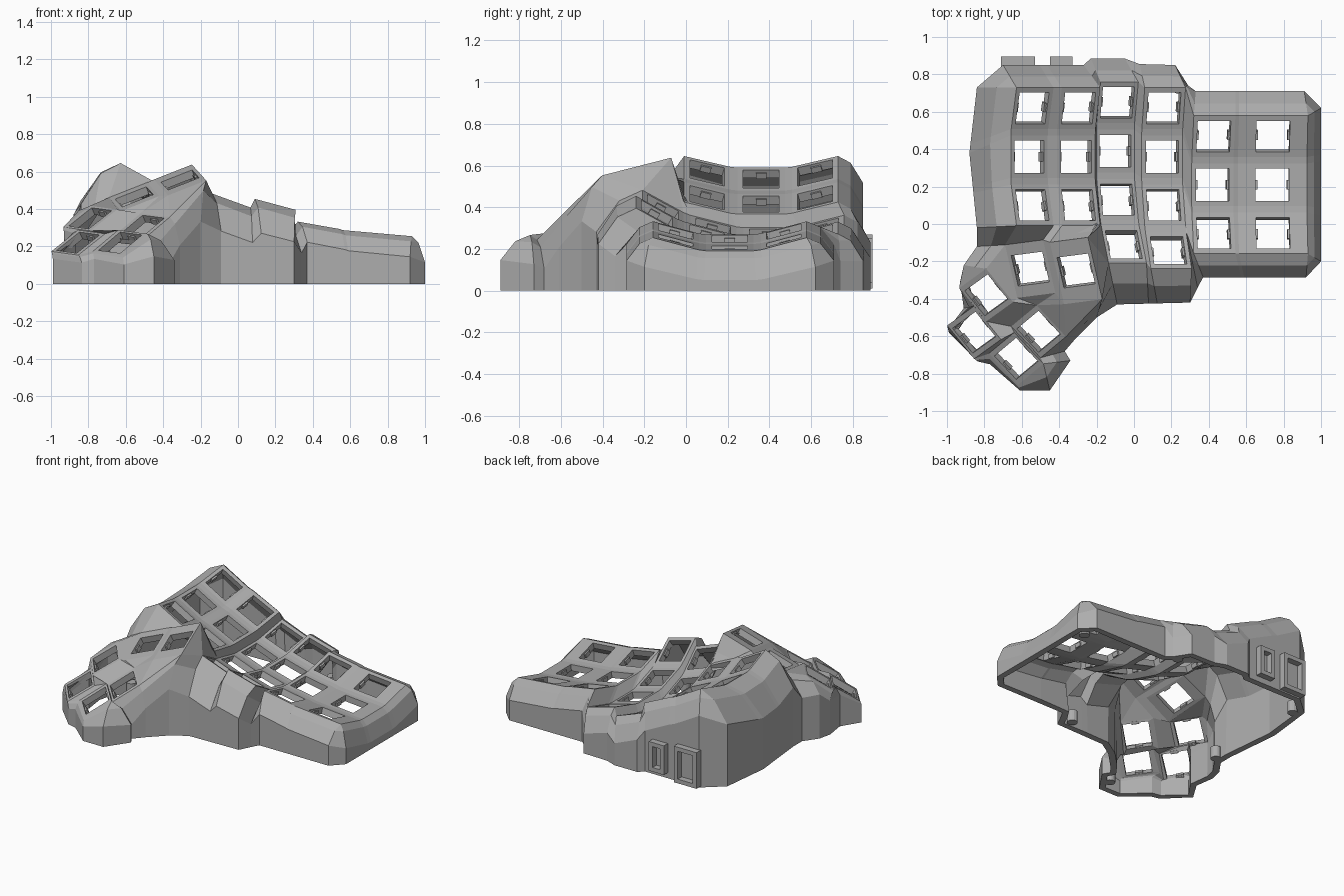
import bpy, bmesh
from math import radians, sin, cos, pi
from mathutils import Matrix, Vector

cube = bpy.data.objects.get("Cube")
if cube:
    bpy.data.objects.remove(cube, do_unlink=True)

grey = bpy.data.materials.new("plain_grey")
grey.use_nodes = True
GREY = (0.42, 0.42, 0.42, 1)
grey.diffuse_color = GREY
grey.node_tree.nodes["Principled BSDF"].inputs["Base Color"].default_value = GREY


def rot(deg, axis):
    return Matrix.Rotation(radians(deg), 4, axis)


def finish(bm, name):
    mesh = bpy.data.meshes.new(name)
    bm.to_mesh(mesh)
    bm.free()
    mesh.materials.append(grey)
    obj = bpy.data.objects.new(name, mesh)
    bpy.context.collection.objects.link(obj)
    return obj


def box(bm, frame, centre, size):
    m = frame @ Matrix.Translation(centre) @ Matrix.Diagonal((*size, 1))
    bmesh.ops.create_cube(bm, size=1, matrix=m)


shell = bmesh.new()
clips = bmesh.new()
V = {}
hole_verts = set()
CORNERS = {"bl": (-1, -1), "br": (1, -1), "tr": (1, 1), "tl": (-1, 1)}


def key(name, frame, hu, hv):
    """A key plate: a square ring of four faces around a switch hole."""
    outer, inner = [], []
    for c, (sx, sy) in CORNERS.items():
        V[name + c] = shell.verts.new(frame @ Vector((sx * hu, sy * hv, 0)))
        outer.append(V[name + c])
        inner.append(shell.verts.new(frame @ Vector((sx * 0.09, sy * 0.086, 0))))
    hole_verts.update(inner)
    for i in range(4):
        j = (i + 1) % 4
        shell.faces.new((outer[i], outer[j], inner[j], inner[i]))
    for s in (-1, 1):
        box(clips, frame, (s * 0.09, 0, -0.028), (0.022, 0.05, 0.03))


def web(text):
    """Faces joining plate corners; each word names one corner."""
    for face in text.split(","):
        shell.faces.new([V[w] for w in face.split()])


# Finger columns: centre of the middle row, sideways tilt, half width, rows
R = 1.0
columns = {
    "A": ((-0.56, 0.36, 0.535), 29, 0.113, 3),
    "B": ((-0.31, 0.36, 0.415), 25, 0.113, 3),
    "C": ((-0.10, 0.39, 0.265), 20, 0.108, 4),
    "D": ((0.15, 0.36, 0.24), 15, 0.113, 4),
    "E": ((0.42, 0.21, 0.25), 10, 0.113, 3),
    "F": ((0.74, 0.21, 0.207), 5, 0.185, 3),
}
for c, (pos, tilt, hu, rows) in columns.items():
    for r in range(rows):
        bowl = (Matrix.Translation((0, 0, R)) @ rot(15 * (1 - r), 'X')
                @ Matrix.Translation((0, 0, -R)))
        key(f"{c}{r}", Matrix.Translation(pos) @ rot(tilt, 'Y') @ bowl, hu, 0.114)
    for r in range(rows - 1):
        web(f"{c}{r+1}tl {c}{r+1}tr {c}{r}br {c}{r}bl")
for c, d in zip("ABCDE", "BCDEF"):
    rows = min(columns[c][3], columns[d][3])
    for r in range(rows):
        web(f"{c}{r}br {d}{r}bl {d}{r}tl {c}{r}tr")
        if r < rows - 1:
            web(f"{c}{r+1}tr {d}{r+1}tl {d}{r}bl {c}{r}br")

# Thumb cluster: centre, turn, forward pitch, sideways rise, half sizes
thumbs = {
    "T1": ((-0.555, -0.24, 0.465), 13, 14, 22, 0.11, 0.15),
    "T2": ((-0.31, -0.25, 0.555), 13, 14, 22, 0.11, 0.175),
    "T3": ((-0.79, -0.38, 0.35), 39, 5, 33, 0.105, 0.115),
    "T4": ((-0.51, -0.575, 0.31), 43, 5, 33, 0.105, 0.115),
    "T5": ((-0.855, -0.58, 0.22), 39, 5, 33, 0.105, 0.115),
    "T6": ((-0.63, -0.72, 0.22), 43, 5, 33, 0.105, 0.115),
}
for name, (pos, turn, pitch, rise, hu, hv) in thumbs.items():
    key(name, Matrix.Translation(pos) @ rot(turn, 'Z') @ rot(pitch, 'X')
        @ rot(-rise, 'Y'), hu, hv)
web("T1br T2bl T2tl T1tr,T5br T3bl T3tl T5tr,T6br T4bl T4tl T6tr,"
    "T6tl T6tr T5br T5bl,T4tl T4tr T3br T3bl,T6tr T4tl T3bl T5br,"
    "T3br T1bl T1tl T3tr,T3br T4tr T1bl,T4tr T1br T1bl,T4tr T2bl T1br,"
    "T4tr T4br T2bl,T4br T2br T2bl")
# Bridges from the thumb cluster to the finger columns
web("T1tl T1tr A2br A2bl,T1tr T2tl B2bl A2br,T2tl T2tr B2br B2bl,"
    "T2tr C2bl B2br,T2tr C3tl C2bl,T2tr C3bl C3tl,T2tr T2br C3bl,"
    "D3tr E2bl D2br")

# Outer wall: where each rim corner lands on the floor, and its shoulder drop
wall = [
    ("A0tl", -0.84, 0.73, 0.2), ("A0tl", -0.7, 0.85, 0.13),
    ("B0tr", -0.27, 0.85, 0.13), ("C0tl", -0.23, 0.885, 0.13),
    ("C0tr", -0.05, 0.885, 0.13), ("D0tl", 0.03, 0.855, 0.13),
    ("D0tr", 0.22, 0.85, 0.13), ("D0tr", 0.29, 0.74, 0.13),
    ("E0tl", 0.33, 0.71, 0.11), ("F0tr", 0.91, 0.71, 0.11),
    ("F0tr", 1.0, 0.62, 0.14), ("F2br", 1.0, -0.2, 0.14),
    ("F2br", 0.92, -0.285, 0.11), ("E2bl", 0.37, -0.285, 0.11),
    ("D3tr", 0.34, -0.34, 0.12), ("D3br", 0.3, -0.42, 0.17),
    ("C3bl", -0.09, -0.43, 0.2), ("T2br", -0.2, -0.5, 0.22),
    ("T4br", -0.31, -0.61, 0.15), ("T4bl", -0.37, -0.68, 0.14),
    ("T6br", -0.34, -0.73, 0.14), ("T6br", -0.45, -0.89, 0.12),
    ("T6bl", -0.61, -0.89, 0.05), ("T6tl", -0.77, -0.75, 0.04),
    ("T5bl", -0.835, -0.735, 0.04), ("T5tl", -0.99, -0.58, 0.04),
    ("T5tr", -0.91, -0.45, 0.06), ("T3tl", -0.93, -0.31, 0.06),
    ("T3tr", -0.91, -0.22, 0.1), ("T1tl", -0.84, -0.12, 0.15),
    ("A2bl", -0.84, -0.02, 0.22), ("A1tl", -0.88, 0.38, 0.22),
]
anchors = {}
for name, x, y, drop in wall:
    anchors.setdefault(V[name], []).append(Vector((x, y, drop)))

# Walk the open rim, starting along the back edge
loop = [V["A0tl"], V["A0tr"]]
while True:
    v = loop[-1]
    step = [e.other_vert(v) for e in v.link_edges
            if e.is_boundary and e.other_vert(v) is not loop[-2]
            and e.other_vert(v) not in hole_verts]
    if not step or step[0] is loop[0] or len(loop) > 300:
        break
    loop.append(step[0])

# Pair every rim vertex with a floor point, blending between the anchors
pairs, waiting = [], []
for v in loop + [loop[0]]:
    if v not in anchors:
        waiting.append(v)
        continue
    if pairs:
        start, p0 = pairs[-1]
        p1 = anchors[v][0]
        path = [start] + waiting + [v]
        gaps = [(a.co - b.co).length for a, b in zip(path, path[1:])]
        for i, w in enumerate(waiting):
            pairs.append((w, p0.lerp(p1, sum(gaps[:i + 1]) / sum(gaps))))
    waiting = []
    if v is not loop[0] or not pairs:
        pairs += [(v, p) for p in anchors[v]]

# Each wall strip: rim, rounded shoulder, shoulder edge, floor
strips = []
for v, p in pairs:
    x, y, z = v.co
    levels = [(x + (p.x - x) * 0.5, y + (p.y - y) * 0.5, z - p.z * 0.25),
              (p.x, p.y, max(z - p.z, 0.03)), (p.x, p.y, 0)]
    strips.append([v] + [shell.verts.new(q) for q in levels])
for a, b in zip(strips, strips[1:] + strips[:1]):
    for i in range(3):
        ring = [a[i], a[i + 1], b[i + 1], b[i]]
        shell.faces.new(list(dict.fromkeys(ring)))

bmesh.ops.recalc_face_normals(shell, faces=shell.faces)
shell.normal_update()
if V["D1tl"].normal.z < 0:
    bmesh.ops.reverse_faces(shell, faces=shell.faces)
case = finish(shell, "keyboard_case")
solid = case.modifiers.new("thickness", 'SOLIDIFY')
solid.thickness = 0.045
solid.offset = -1
finish(clips, "switch_clips")

# Framed sockets on the back wall
sockets = bmesh.new()
for x, width, low, high in ((-0.62, 0.18, 0.01, 0.27), (-0.39, 0.12, 0.04, 0.25)):
    mid, tall, bar = (low + high) / 2, high - low, 0.03
    for s in (-1, 1):
        box(sockets, Matrix(), (x + s * (width - bar) / 2, 0.86, mid), (bar, 0.07, tall))
        box(sockets, Matrix(), (x, 0.86, mid + s * (tall - bar) / 2), (width, 0.069, bar))
finish(sockets, "socket_frames")

# Screw posts standing inside the wall
posts = bmesh.new()
for x, y in ((0.91, 0.58), (0.24, 0.73), (0.24, -0.34), (-0.45, -0.78), (-0.78, 0.68), (-0.78, -0.1)):
    bmesh.ops.create_cone(posts, cap_ends=True, segments=16, radius1=0.035, radius2=0.035,
                          depth=0.08, matrix=Matrix.Translation((x, y, 0.04)))
finish(posts, "screw_posts")
